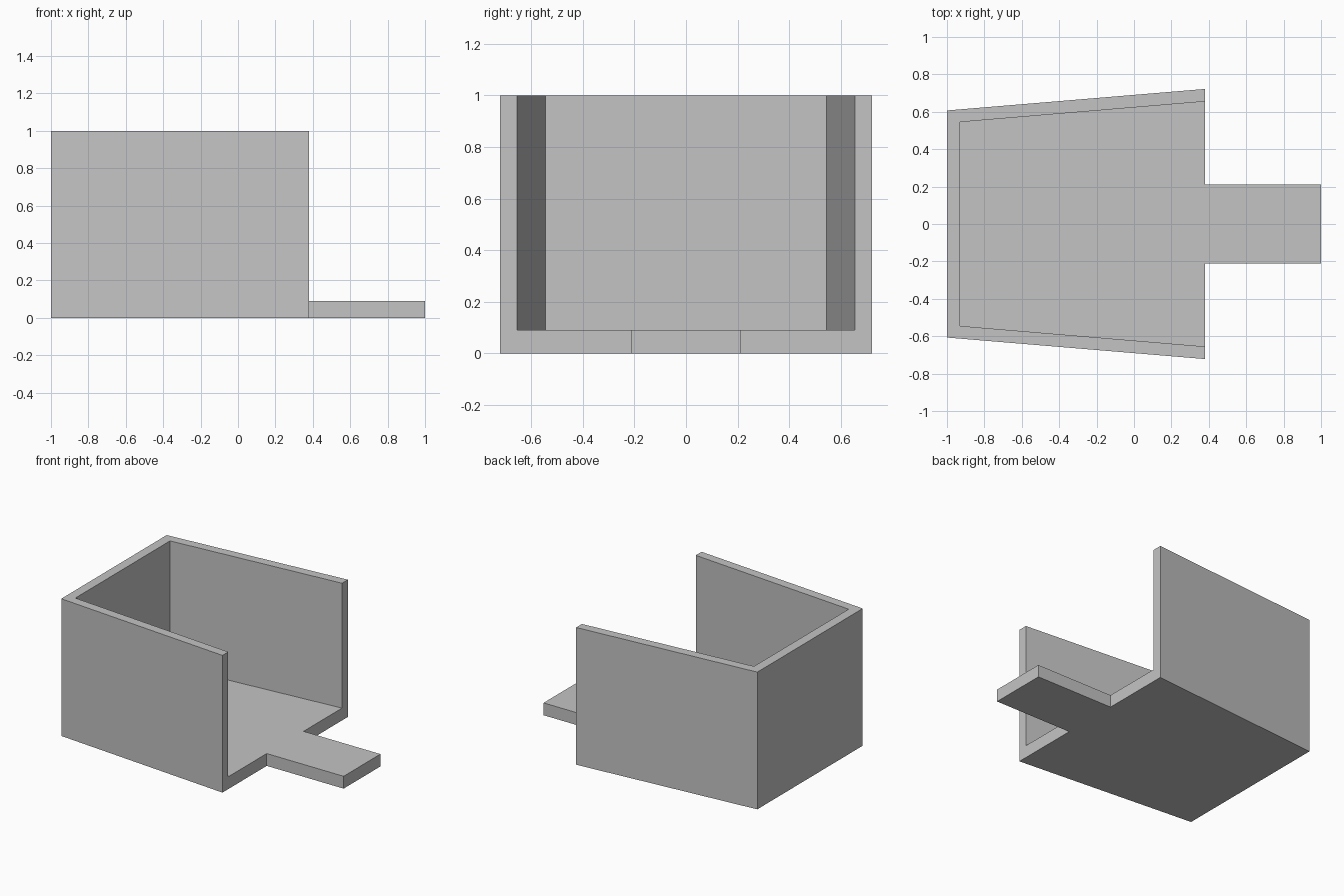
import bpy
import bmesh

default = bpy.data.objects.get("Cube")
if default:
    bpy.data.objects.remove(default, do_unlink=True)

BASE, FLOOR, RIM = 0.0, 0.09, 1.0

# Half-plan corners, mirrored across y = 0
plan = {
    "outer_back": (-1.0, 0.607),
    "outer_front": (0.38, 0.722),
    "inner_front": (0.38, 0.655),
    "inner_back": (-0.93, 0.545),
    "tongue_root": (0.38, 0.212),
    "tongue_tip": (1.0, 0.212),
}

bm = bmesh.new()
corners = {}


def corner(name, side, z):
    """Shared vertex for a plan corner at a given side and height."""
    key = (name, side, z)
    if key not in corners:
        x, y = plan[name]
        corners[key] = bm.verts.new((x, side * y, z))
    return corners[key]


def flat_face(names, z):
    """Horizontal face from a half outline and its mirror."""
    half = [corner(n, 1, z) for n in names]
    other = [corner(n, -1, z) for n in reversed(names)]
    bm.faces.new(half + other)


def wall(a, side_a, b, side_b, low, high):
    bm.faces.new([corner(a, side_a, low), corner(b, side_b, low),
                  corner(b, side_b, high), corner(a, side_a, high)])


# Underside, floor and wall rim
flat_face(["outer_back", "outer_front", "tongue_root", "tongue_tip"], BASE)
flat_face(["inner_back", "inner_front", "tongue_root", "tongue_tip"], FLOOR)
flat_face(["outer_back", "outer_front", "inner_front", "inner_back"], RIM)

# Back wall and tongue tip
wall("outer_back", 1, "outer_back", -1, BASE, RIM)
wall("inner_back", 1, "inner_back", -1, FLOOR, RIM)
wall("tongue_tip", 1, "tongue_tip", -1, BASE, FLOOR)

# Flared side walls, tongue sides and L-shaped open ends
for s in (1, -1):
    wall("outer_back", s, "outer_front", s, BASE, RIM)
    wall("inner_back", s, "inner_front", s, FLOOR, RIM)
    wall("tongue_root", s, "tongue_tip", s, BASE, FLOOR)
    bm.faces.new([corner("outer_front", s, BASE), corner("outer_front", s, RIM),
                  corner("inner_front", s, RIM), corner("inner_front", s, FLOOR),
                  corner("tongue_root", s, FLOOR), corner("tongue_root", s, BASE)])

bmesh.ops.recalc_face_normals(bm, faces=bm.faces[:])
mesh = bpy.data.meshes.new("open_tray")
bm.to_mesh(mesh)
bm.free()

# Plain grey finish
grey = bpy.data.materials.new("light_grey")
grey.use_nodes = True
colour = (0.55, 0.55, 0.55, 1.0)
grey.diffuse_color = colour
grey.node_tree.nodes["Principled BSDF"].inputs["Base Color"].default_value = colour
mesh.materials.append(grey)

tray = bpy.data.objects.new("open_tray", mesh)
bpy.context.collection.objects.link(tray)
